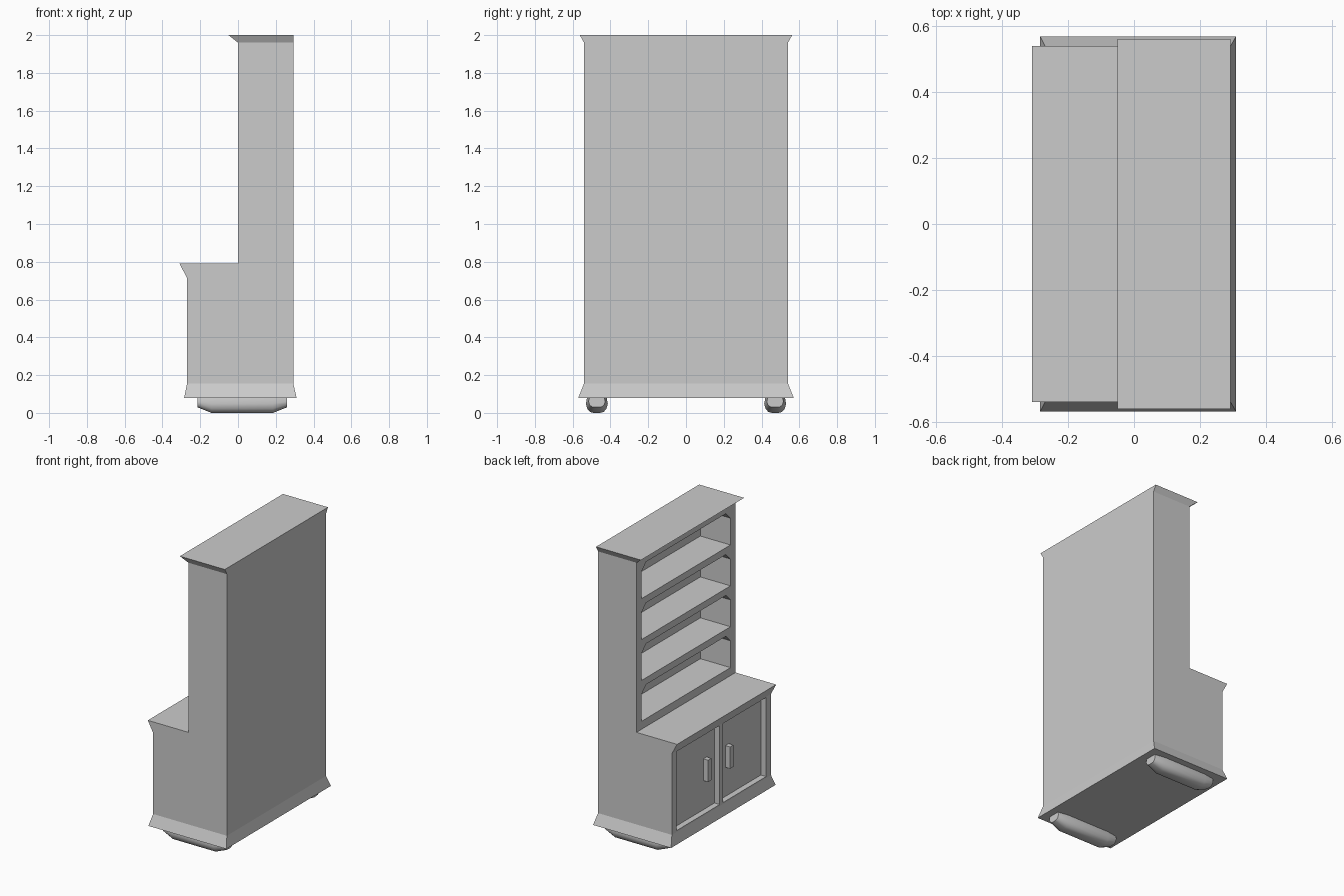
import bpy, bmesh, math

if "Cube" in bpy.data.objects:
    bpy.data.objects.remove(bpy.data.objects["Cube"])


def make_object(name, verts, faces):
    mesh = bpy.data.meshes.new(name)
    mesh.from_pydata(verts, [], faces)
    bm = bmesh.new()
    bm.from_mesh(mesh)
    bmesh.ops.recalc_face_normals(bm, faces=bm.faces)
    bm.to_mesh(mesh)
    bm.free()
    obj = bpy.data.objects.new(name, mesh)
    bpy.context.collection.objects.link(obj)
    return obj


def loft(rings):
    """Skin a row of equal-length closed rings, capping both ends."""
    n = len(rings[0])
    verts = [v for r in rings for v in r]
    faces = [(i * n + j, i * n + (j + 1) % n, (i + 1) * n + (j + 1) % n, (i + 1) * n + j)
             for i in range(len(rings) - 1) for j in range(n)]
    faces += [tuple(range(n)), tuple(range(len(verts) - n, len(verts)))]
    return verts, faces


def box(name, x0, x1, y0, y1, z0, z1):
    ring = [(y0, z0), (y1, z0), (y1, z1), (y0, z1)]
    return make_object(name, *loft([[(x, y, z) for y, z in ring] for x in (x0, x1)]))


# Case: side profile (x, z, half width) with flared skirt, counter and crown
profile = [(-.285, .08, .57), (-.27, .155, .54), (-.27, .715, .54), (-.31, .79, .54),
           (0, .79, .54), (0, 1.96, .54), (-.05, 2, .562), (.293, 2, .562),
           (.293, 1.96, .54), (.293, .155, .54), (.31, .08, .57)]
n = len(profile)
verts = [(x, s * w, z) for s in (-1, 1) for x, z, w in profile]
faces = [(i, (i + 1) % n, n + (i + 1) % n, n + i) for i in range(n)]
for o in (0, n):
    for side in ((0, 1, 9, 10), (1, 2, 3, 4, 5, 8, 9), (5, 6, 7, 8)):
        faces.append(tuple(o + i for i in side))
case = make_object("cabinet_case", verts, faces)

# Openings: four shelf bays with clipped top corners, two door recesses
cutters = []
for i in range(4):
    z0 = .845 + i * .282
    z1, w, c = z0 + .235, .485, .05
    ring = [(-w, z0), (w, z0), (w, z1 - c), (w - c, z1), (c - w, z1), (-w, z1 - c)]
    cutters.append(make_object("shelf_bay_cutter",
                   *loft([[(x, y, z) for y, z in ring] for x in (-.15, .23)])))
for s in (-1, 1):
    y0, y1 = sorted((s * .018, s * .487))
    cutters.append(box("door_recess_cutter", -.4, -.23, y0, y1, .165, .71))

for cutter in cutters:
    cutter.hide_render = True
    mod = case.modifiers.new("opening", 'BOOLEAN')
    mod.operation = 'DIFFERENCE'
    mod.solver = 'EXACT'
    mod.object = cutter
bpy.context.view_layer.objects.active = case
case.select_set(True)
for mod in list(case.modifiers):
    bpy.ops.object.modifier_apply(modifier=mod.name)
for cutter in cutters:
    bpy.data.objects.remove(cutter, do_unlink=True)

# Door handles
for label, s in (("left", 1), ("right", -1)):
    y = s * .12
    box(label + "_door_handle", -.265, -.23, y - .018, y + .018, .365, .515)

# Sled feet: rounded U section, narrowed and raised at the ends
section = [(-.9, 1), (-1, .6), (-.88, .28), (-.62, .06), (-.3, 0),
           (.3, 0), (.62, .06), (.88, .28), (1, .6), (.9, 1)]
stations = [(-.215, .044, .03), (-.14, .058, 0), (.185, .058, 0), (.26, .044, .03)]
for label, s in (("left", 1), ("right", -1)):
    rings = [[(x, s * .472 + u * w, zb + v * (.08 - zb)) for u, v in section]
             for x, w, zb in stations]
    foot = make_object(label + "_sled_foot", *loft(rings))
    bpy.ops.object.select_all(action='DESELECT')
    foot.select_set(True)
    bpy.context.view_layer.objects.active = foot
    bpy.ops.object.shade_smooth_by_angle(angle=math.radians(40))
